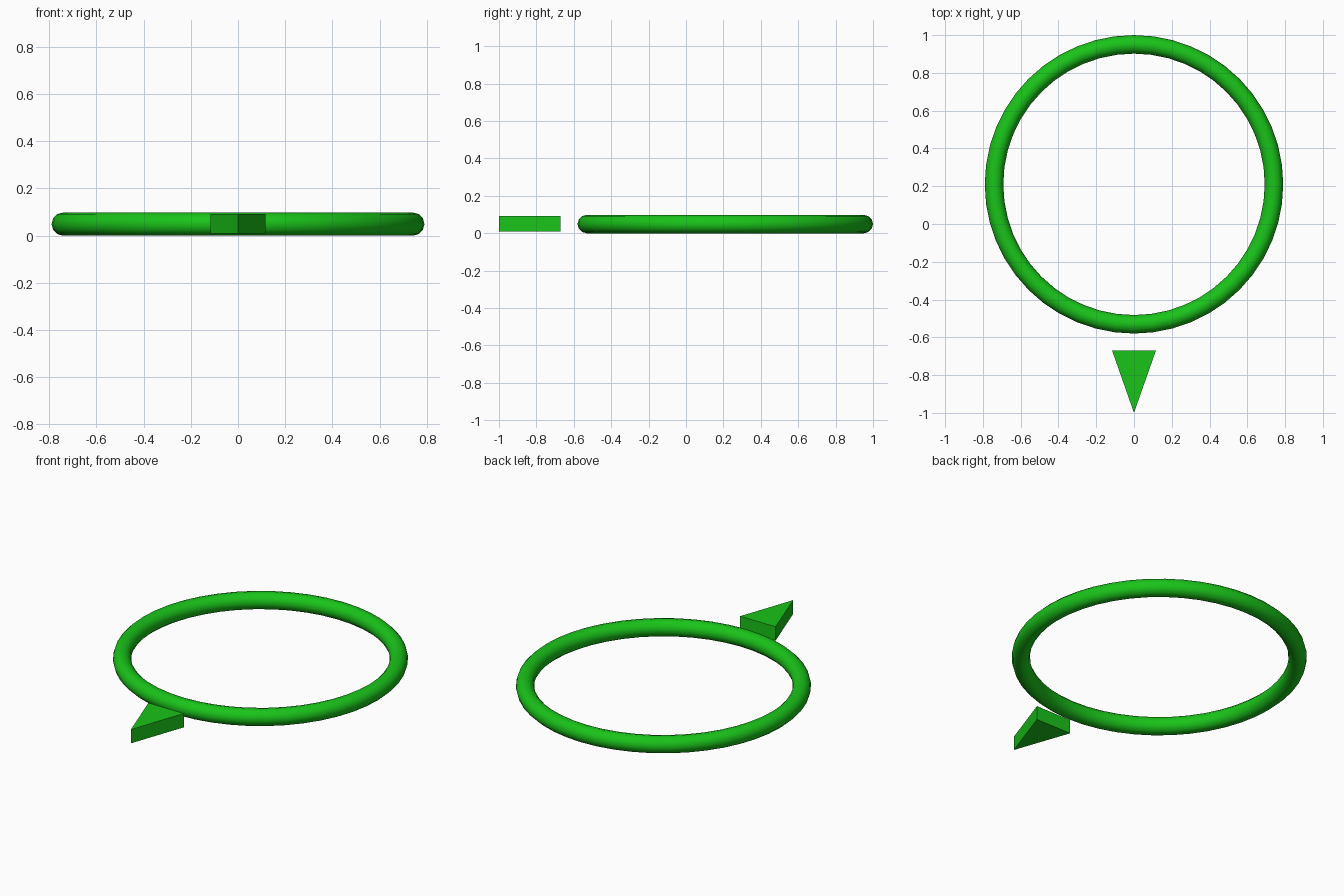
import bpy, bmesh

if "Cube" in bpy.data.objects:
    bpy.data.objects.remove(bpy.data.objects["Cube"])

green = bpy.data.materials.new("green")
green.diffuse_color = (0.01, 0.55, 0.01, 1)
green.use_nodes = True
green.node_tree.nodes["Principled BSDF"].inputs["Base Color"].default_value = green.diffuse_color

# Ring
bpy.ops.mesh.primitive_torus_add(major_segments=48, minor_segments=12,
                                 major_radius=0.741, minor_radius=0.049,
                                 location=(0, 0.21, 0.049))
ring = bpy.context.object
ring.name = "ring"
ring.data.materials.append(green)
bpy.ops.object.shade_smooth()

# Triangular pointer in front of the ring
bm = bmesh.new()
tri = bm.faces.new([bm.verts.new(p) for p in
                    ((-0.116, -0.67, 0.01), (0, -1, 0.01), (0.116, -0.67, 0.01))])
ext = bmesh.ops.extrude_face_region(bm, geom=[tri])
bmesh.ops.translate(bm, vec=(0, 0, 0.082),
                    verts=[v for v in ext["geom"] if isinstance(v, bmesh.types.BMVert)])
bmesh.ops.recalc_face_normals(bm, faces=bm.faces)
mesh = bpy.data.meshes.new("pointer")
bm.to_mesh(mesh)
bm.free()
mesh.materials.append(green)
pointer = bpy.data.objects.new("pointer", mesh)
bpy.context.collection.objects.link(pointer)
